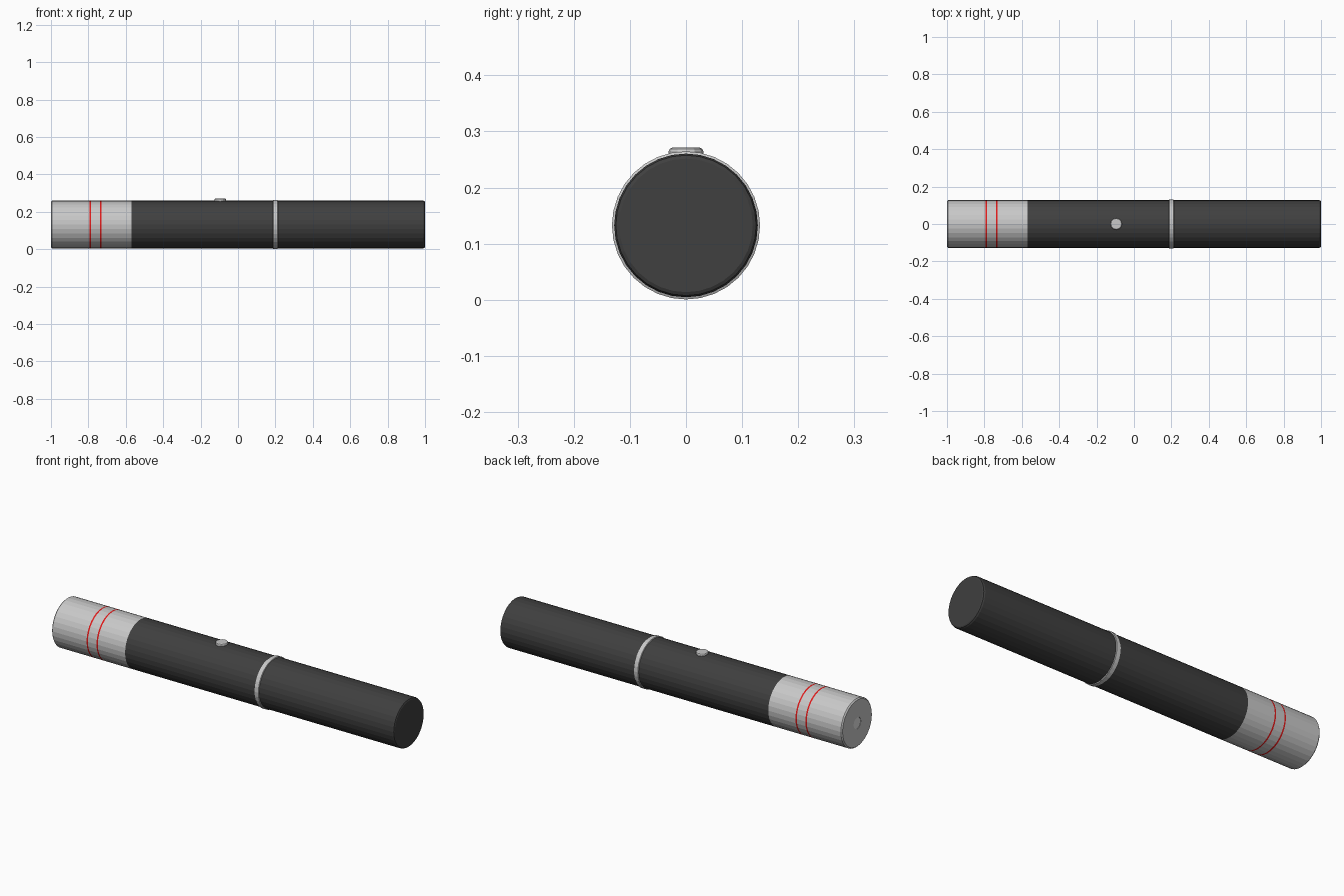
import bpy, bmesh, math

if "Cube" in bpy.data.objects:
    bpy.data.objects.remove(bpy.data.objects["Cube"])

CZ = 0.1325   # height of the barrel axis
SEG = 32


def material(name, rgb):
    m = bpy.data.materials.new(name)
    m.diffuse_color = (*rgb, 1)
    m.use_nodes = True
    m.node_tree.nodes["Principled BSDF"].inputs["Base Color"].default_value = m.diffuse_color
    return m


silver = material("silver", (0.58, 0.58, 0.58))
black = material("matte black", (0.05, 0.05, 0.05))
red = material("red", (0.75, 0.01, 0.01))
lens = material("pale lens", (0.75, 0.75, 0.75))


def lathe(name, profile, mats, axis="X", loc=(0, 0, CZ), seg=SEG):
    """Revolve (position, radius, material index of the next band) around an axis."""
    bm = bmesh.new()
    rings = []
    for p, r, _ in profile:
        ring = []
        for i in range(seg):
            a = 2 * math.pi * i / seg
            c, s = r * math.cos(a), r * math.sin(a)
            ring.append(bm.verts.new((p, c, s) if axis == "X" else (c, s, p)))
        rings.append(ring)
    for k in range(len(rings) - 1):
        for i in range(seg):
            j = (i + 1) % seg
            f = bm.faces.new((rings[k][i], rings[k][j], rings[k + 1][j], rings[k + 1][i]))
            f.material_index = profile[k][2]
    bm.faces.new(rings[0]).material_index = profile[0][2]
    bm.faces.new(rings[-1]).material_index = profile[-1][2]
    bmesh.ops.recalc_face_normals(bm, faces=bm.faces)
    me = bpy.data.meshes.new(name)
    bm.to_mesh(me)
    bm.free()
    for m in mats:
        me.materials.append(m)
    ob = bpy.data.objects.new(name, me)
    ob.location = loc
    bpy.context.collection.objects.link(ob)
    return ob


R = 0.128
# Silver head with two red stripes and a beam opening in its end
lathe("head", [
    (-0.994, 0.030, 0), (-1.0, 0.030, 0), (-1.0, R - 0.006, 0), (-0.994, R, 0),
    (-0.795, R, 1), (-0.787, R, 0), (-0.737, R, 1), (-0.729, R, 0), (-0.57, R, 0),
], [silver, red])

# Pale lens set in the opening
lathe("lens", [(-0.99, 0.030, 0), (-0.998, 0.030, 0)], [lens])

# Black barrel with a softened tail end
lathe("barrel", [
    (-0.57, R, 0), (0.2, R, 0), (0.99, R, 0), (0.997, R - 0.003, 0), (1.0, R - 0.009, 0),
], [black])

# Silver joint ring
lathe("joint_ring", [
    (0.186, R - 0.002, 0), (0.189, CZ - 0.0005, 0), (0.211, CZ - 0.0005, 0), (0.214, R - 0.002, 0),
], [silver])

# Push button
lathe("button", [
    (0.245, 0.030, 0), (0.265, 0.031, 0), (0.269, 0.029, 0), (0.271, 0.025, 0),
], [silver], axis="Z", loc=(-0.095, 0, 0), seg=12)
